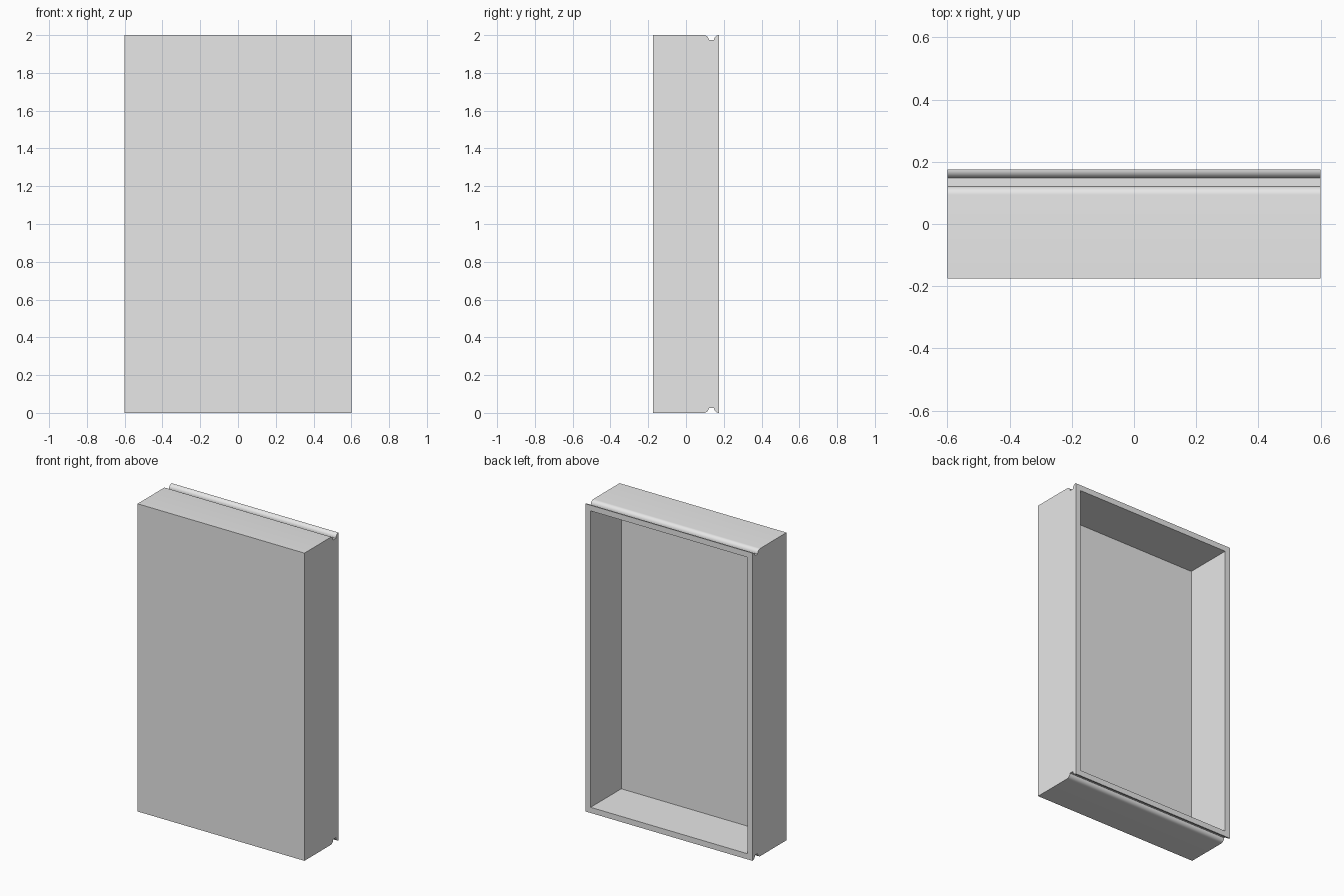
import bpy, bmesh, math
from mathutils import Vector

if "Cube" in bpy.data.objects:
    bpy.data.objects.remove(bpy.data.objects["Cube"], do_unlink=True)

HALF_W, HALF_D, HEIGHT = 0.6, 0.175, 2.0
RIM, BACKING = 0.052, 0.035
RADIUS, GROOVE_FRONT, GROOVE_BACK = 0.027, 0.121, 0.148
STEPS = 8


def top_edge():
    """Side outline of the top, front to back, with a rounded groove."""
    angles = [i * math.pi / 2 / STEPS for i in range(STEPS + 1)]
    drop = HEIGHT - RADIUS
    front = [(GROOVE_FRONT - RADIUS + RADIUS * math.sin(a),
              drop + RADIUS * math.cos(a)) for a in angles]
    back = [(GROOVE_BACK + RADIUS - RADIUS * math.cos(a),
             drop + RADIUS * math.sin(a)) for a in angles]
    return [(-HALF_D, HEIGHT)] + front + back


# Side outline, mirrored from top to bottom, swept across the width
top = top_edge()
outline = top + [(y, HEIGHT - z) for y, z in reversed(top)]
bm = bmesh.new()
side = bm.faces.new([bm.verts.new((-HALF_W, y, z)) for y, z in outline])
swept = bmesh.ops.extrude_face_region(bm, geom=[side])["geom"]
bmesh.ops.translate(bm, vec=(2 * HALF_W, 0, 0),
                    verts=[v for v in swept if isinstance(v, bmesh.types.BMVert)])
bmesh.ops.recalc_face_normals(bm, faces=bm.faces)

# Open recess in the back, leaving an even rim
back = max(bm.faces, key=lambda f: f.calc_center_median().y)
bmesh.ops.inset_region(bm, faces=[back], thickness=RIM)
pushed = bmesh.ops.extrude_discrete_faces(bm, faces=[back])["faces"]
bmesh.ops.translate(bm, vec=Vector((0, BACKING - 2 * HALF_D, 0)),
                    verts=list(pushed[0].verts))
bmesh.ops.recalc_face_normals(bm, faces=bm.faces)

mesh = bpy.data.meshes.new("grooved_panel")
bm.to_mesh(mesh)
bm.free()
panel = bpy.data.objects.new("grooved_panel", mesh)
bpy.context.collection.objects.link(panel)

# Single grey colour
grey = bpy.data.materials.new("light_grey")
grey.use_nodes = True
colour = (0.8, 0.8, 0.8, 1)
grey.diffuse_color = colour
grey.node_tree.nodes["Principled BSDF"].inputs["Base Color"].default_value = colour
mesh.materials.append(grey)

# Smooth groove curves with crisp corners
bpy.ops.object.select_all(action="DESELECT")
panel.select_set(True)
bpy.context.view_layer.objects.active = panel
bpy.ops.object.shade_smooth_by_angle(angle=math.radians(30))
